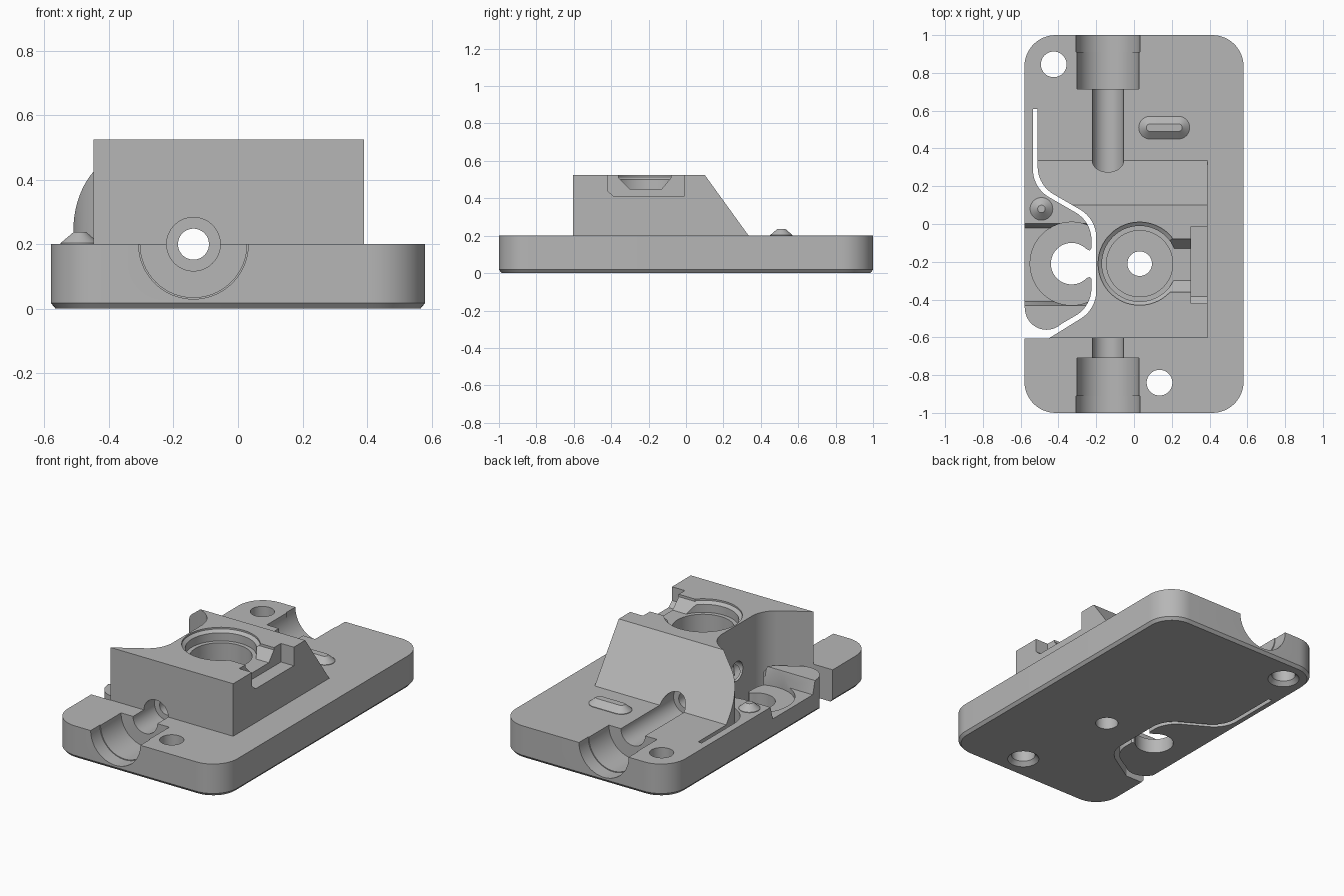
import bpy, bmesh
from math import cos, sin, pi, tan, radians
from mathutils import Vector

cube = bpy.data.objects.get("Cube")
if cube:
    bpy.data.objects.remove(cube, do_unlink=True)

grey = bpy.data.materials.new("plain_grey")
grey.use_nodes = True
COLOUR = (0.47, 0.47, 0.47, 1)
grey.diffuse_color = COLOUR
grey.node_tree.nodes["Principled BSDF"].inputs["Base Color"].default_value = COLOUR


def prism(name, layers, axis="z"):
    """Stack outlines (points, height) along an axis and cap both ends."""
    place = {"z": lambda u, v, w: (u, v, w),
             "x": lambda u, v, w: (w, u, v),
             "y": lambda u, v, w: (u, w, v)}[axis]
    bm = bmesh.new()
    rings = [[bm.verts.new(place(p[0], p[1], w)) for p in pts] for pts, w in layers]
    for low, high in zip(rings, rings[1:]):
        n = len(low)
        for i in range(n):
            j = (i + 1) % n
            bm.faces.new((low[i], low[j], high[j], high[i]))
    bm.faces.new(rings[0][::-1])
    bm.faces.new(rings[-1])
    bmesh.ops.recalc_face_normals(bm, faces=bm.faces)
    mesh = bpy.data.meshes.new(name)
    bm.to_mesh(mesh)
    bm.free()
    mesh.materials.append(grey)
    obj = bpy.data.objects.new(name, mesh)
    bpy.context.collection.objects.link(obj)
    return obj


def arc(cx, cy, r, a0, a1, n):
    steps = [radians(a0 + (a1 - a0) * i / n) for i in range(n + 1)]
    return [(cx + r * cos(a), cy + r * sin(a)) for a in steps]


def circle(cx, cy, r, n=64):
    return arc(cx, cy, r, 0, 360, n)[:-1]


def lathe(name, cx, cy, steps, axis="z"):
    return prism(name, [(circle(cx, cy, r), w) for r, w in steps], axis)


def capsule(cx, cy, half, r):
    return arc(cx + half, cy, r, -90, 90, 16) + arc(cx - half, cy, r, 90, 270, 16)


def rounded_rect(hx, hy, r):
    pts = []
    for i, (sx, sy) in enumerate([(1, 1), (-1, 1), (-1, -1), (1, -1)]):
        pts += arc(sx * (hx - r), sy * (hy - r), r, 90 * i, 90 * i + 90, 12)
    return pts


def rounded_path(pts, r):
    """Open path with its inner corners filleted by quadratic-like arcs."""
    pts = [Vector(p) for p in pts]
    out = [pts[0]]
    for a, b, c in zip(pts, pts[1:], pts[2:]):
        u, v = (a - b).normalized(), (c - b).normalized()
        half = u.angle(v) / 2
        centre = b + (u + v).normalized() * (r / sin(half))
        start, end = b + u * (r / tan(half)) - centre, b + v * (r / tan(half)) - centre
        sweep = pi - 2 * half
        for i in range(13):
            t = i / 12
            out.append(centre + (start * sin((1 - t) * sweep) + end * sin(t * sweep)) / sin(sweep))
    return [tuple(p) for p in out + [pts[-1]]]


def combine(target, tool, operation="DIFFERENCE"):
    tool.hide_render = True
    mod = target.modifiers.new("combine", "BOOLEAN")
    mod.operation, mod.solver, mod.object = operation, "EXACT", tool
    bpy.context.view_layer.objects.active = target
    bpy.ops.object.modifier_apply(modifier=mod.name)
    bpy.data.objects.remove(tool, do_unlink=True)


# Base plate with a chamfered underside
body = prism("body", [(rounded_rect(.565, .985, .15), 0), (rounded_rect(.58, 1, .165), .018),
                      (rounded_rect(.58, 1, .165), .2)])

# Raised block with a sloping back, trimmed along the flexure slot
block = prism("block", [([(-.604, .1), (-.604, .525), (.1, .525), (.335, .2), (.335, .1)], w)
                        for w in (-.515, .39)], "x")
middle = rounded_path([(-.5225, .7), (-.5225, .198), (-.2125, .02), (-.2125, -.444), (-.51, -.616)], .17)
trim = middle + [(-.9, -.65), (-.9, .7)]
combine(block, prism("trim", [(trim, 0), (trim, .8)]))
combine(body, block, "UNION")

# Flexure slot that frees the side lever
block_side = rounded_path([(-.51, .61), (-.51, .206), (-.2, .027), (-.2, -.45), (-.45, -.605)], .17)
lever_side = rounded_path([(-.535, .61), (-.535, .191), (-.225, .0126), (-.225, -.437), (-.38, -.526)], .17)
slot = block_side + [(-.7, -.605), (-.7, -.445)] + arc(-.463, -.445, .115, 180, 300, 16) + lever_side[::-1]
combine(body, prism("slot", [(slot, -.1), (slot, .8)]))

# Lever recess, round pocket and open hook hole
floor = [(-.7, -.02), (-.25, -.02), (-.217, -.06), (-.217, -.36), (-.25, -.41), (-.7, -.41)]
rim = [(-.7, .002), (-.25, .002), (-.217, -.05), (-.217, -.37), (-.25, -.432), (-.7, -.432)]
combine(body, prism("recess", [(floor, .12), (rim, .2), (rim, .23)]))
pocket = [(min(x, -.216 - .0005 * abs(y + .21)), y) for x, y in circle(-.33, -.21, .22)]
combine(body, prism("pocket", [(pocket, .09), (pocket, .22)]))
hook = arc(-.33, -.21, .11, 45, 315, 40) + [(-.235, -.28), (-.212, -.305), (-.212, -.115), (-.235, -.14)]
combine(body, prism("hook_hole", [(hook, -.1), (hook, .21)]))

# Stepped main bore
combine(body, lathe("bore", .03, -.21, [(.065, -.1), (.065, .1), (.175, .1), (.175, .45), (.2, .45),
                                        (.2, .5), (.22, .515), (.22, .7)]))

# Side channel and side pocket
channel = [(-.36, .6), (-.36, .51), (-.3, .45), (-.13, .45), (-.08, .51), (-.08, .6)]
combine(body, prism("channel", [(channel, .06), (channel, .35)], "x"))
notch = [(-.42, .6), (-.42, .44), (-.385, .41), (-.012, .41), (-.012, .6)]
combine(body, prism("side_pocket", [(notch, .302), (notch, .5)], "x"))

# Tube passage along the length with half-pipe ends
combine(body, lathe("passage", -.138, .2, [
    (.17, -1.1), (.17, -.91), (.165, -.91), (.165, -.71), (.083, -.71), (.083, -.5), (.048, -.5),
    (.048, .2), (.083, .2), (.083, .715), (.165, .715), (.165, .91), (.17, .91), (.17, 1.1)], "y"))
combine(body, lathe("wall_window", -.21, .24, [(.06, -.26), (.06, -.08)], "x"))

# Mounting holes, flared underneath
for x, y in [(-.425, .845), (.135, -.84)]:
    combine(body, lathe("mount_hole", x, y, [(.1, -.01), (.068, .025), (.068, .3)]))

body.name = "mount_body"

# Locating ridge and pin on the top face
ridge = prism("locating_ridge", [(capsule(.16, .51, .075, .06), .195), (capsule(.16, .51, .075, .06), .203),
                                 (capsule(.16, .51, .075, .02), .237)])
pin = lathe("locating_pin", -.49, .08, [(.06, .195), (.06, .203), (.02, .237)])

for obj in (body, ridge, pin):
    bpy.ops.object.select_all(action="DESELECT")
    obj.select_set(True)
    bpy.context.view_layer.objects.active = obj
    bpy.ops.object.shade_smooth_by_angle(angle=radians(30))
